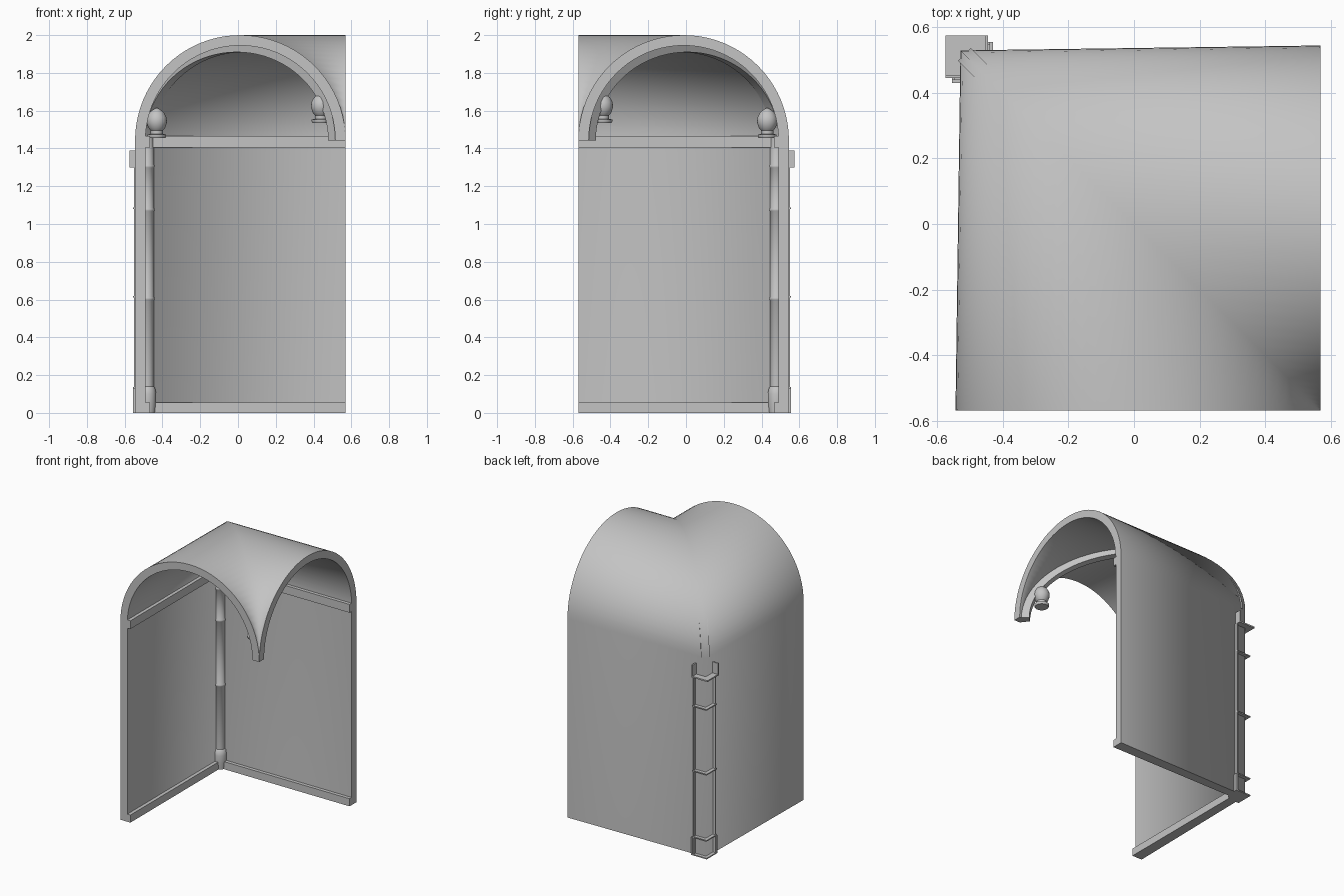
import bpy, bmesh, math
from mathutils import Vector

cube = bpy.data.objects.get("Cube")
if cube:
    bpy.data.objects.remove(cube)

stone = bpy.data.materials.new("grey_stone")
stone.use_nodes = True
GREY = (0.55, 0.55, 0.55, 1)
stone.diffuse_color = GREY
stone.node_tree.nodes["Principled BSDF"].inputs["Base Color"].default_value = GREY

CX, SPRING = 0.0125, 1.4425      # arch centre and springing height
R_OUT, R_IN = 0.5575, 0.5025     # vault shell radii
END = 0.57                       # open ends of the passage


def finish(bm, name, smooth_angle=None):
    bmesh.ops.remove_doubles(bm, verts=bm.verts, dist=0.0001)
    bmesh.ops.recalc_face_normals(bm, faces=bm.faces)
    mesh = bpy.data.meshes.new(name)
    bm.to_mesh(mesh)
    bm.free()
    mesh.materials.append(stone)
    obj = bpy.data.objects.new(name, mesh)
    bpy.context.collection.objects.link(obj)
    if smooth_angle:
        bpy.ops.object.select_all(action='DESELECT')
        obj.select_set(True)
        bpy.context.view_layer.objects.active = obj
        bpy.ops.object.shade_smooth_by_angle(angle=math.radians(smooth_angle))
    return obj


def add_box(bm, x, y, z):
    """Box from ranges, plus its reflection across the passage diagonal."""
    for flip in (False, True):
        ring = []
        for h in z:
            pts = [(x[0], y[0]), (x[1], y[0]), (x[1], y[1]), (x[0], y[1])]
            ring.append([bm.verts.new((-b, -a, h) if flip else (a, b, h)) for a, b in pts])
        low, high = ring
        bm.faces.new(low)
        bm.faces.new(high)
        for i in range(4):
            j = (i + 1) % 4
            bm.faces.new((low[i], low[j], high[j], high[i]))


def arch(rx, rz, steps):
    return [(CX - rx * math.cos(math.pi * i / steps),
             SPRING + rz * math.sin(math.pi * i / steps)) for i in range(steps + 1)]


def lathe(name, centre, profile, sides=24):
    bm = bmesh.new()
    rings = []
    for r, z in profile:
        rings.append([bm.verts.new((centre[0] + r * math.cos(math.tau * i / sides),
                                    centre[1] + r * math.sin(math.tau * i / sides), z))
                      for i in range(sides)])
    for a, b in zip(rings, rings[1:]):
        for i in range(sides):
            j = (i + 1) % sides
            bm.faces.new((a[i], a[j], b[j], b[i]))
    bm.faces.new(rings[0])
    bm.faces.new(rings[-1])
    return finish(bm, name, 40)


# Vaulted shell: wall and arch profile swept round a mitred corner
def build_shell():
    bm = bmesh.new()
    outer = arch(R_OUT, R_OUT, 40)
    inner = arch(R_IN, R_IN, 40)
    outer.insert(0, (outer[0][0], 0))
    inner.insert(0, (inner[0][0], 0))
    n = len(outer)
    loop = outer + inner[::-1]
    total = len(loop)
    front, mitre, side = [], [], []
    for i, (x, z) in enumerate(loop):
        # the outside of the walls draws in slightly towards the corner
        m = x + (0.015 * min(1, max(0, -x / 0.5)) if i < n else 0)
        front.append(bm.verts.new((x, -END, z)))
        mitre.append(bm.verts.new((m, -m, z)))
        side.append(bm.verts.new((END, -x, z)))
    for a, b in ((front, mitre), (mitre, side)):
        for i in range(total):
            j = (i + 1) % total
            face = bm.faces.new((a[i], a[j], b[j], b[i]))
            face.smooth = i not in (n - 1, total - 1)
    for s in (front, side):
        for i in range(n - 1):
            bm.faces.new((s[i], s[i + 1], s[total - 2 - i], s[total - 1 - i]))
    bmesh.ops.remove_doubles(bm, verts=bm.verts, dist=0.0001)
    # crisp rims around the soft curved surfaces
    for e in bm.edges:
        e.smooth = all(f.smooth for f in e.link_faces)
    finish(bm, "vault_shell")


build_shell()

# Skirting and cornice along both walls
for name, z in (("skirting", (0, 0.055)), ("cornice", (1.405, 1.465))):
    bm = bmesh.new()
    add_box(bm, (-0.51, -0.465), (-END, 0.465), z)
    finish(bm, name)

# Diagonal rib under the vault
bm = bmesh.new()
low, high = arch(0.485, 0.4675, 40), arch(0.53, 0.52, 40)
across = Vector((1, 1, 0)).normalized() * 0.028
rows = []
for (xl, zl), (xh, zh) in zip(low, high):
    a, b = Vector((xl, -xl, zl)), Vector((xh, -xh, zh))
    rows.append([bm.verts.new(p) for p in (a - across, a + across, b + across, b - across)])
for a, b in zip(rows, rows[1:]):
    for i in range(4):
        j = (i + 1) % 4
        bm.faces.new((a[i], a[j], b[j], b[i]))
bm.faces.new(rows[0])
bm.faces.new(rows[-1])
finish(bm, "diagonal_rib", 40)

# Corner column with a bulbous base and shaft joints
JOINTS = (0.61, 1.08, 1.31)
shaft = [(0.042, 0), (0.047, 0.05), (0.047, 0.1), (0.04, 0.135), (0.034, 0.14)]
for z in JOINTS:
    shaft += [(0.034, z - 0.015), (0.038, z - 0.01), (0.038, z), (0.034, z + 0.005)]
shaft.append((0.034, 1.46))
lathe("corner_column", (-0.48, 0.48), shaft)

# Finials at both ends of the rib
for name, x, z0 in (("column_finial", -0.43, 1.455), ("hanging_finial", 0.44, 1.535)):
    profile = [(0.045, 0), (0.05, 0.008), (0.05, 0.018), (0.032, 0.022), (0.032, 0.04),
               (0.045, 0.055), (0.054, 0.085), (0.051, 0.11), (0.038, 0.135),
               (0.02, 0.15), (0.004, 0.16)]
    lathe(name, (x, -x), [(r, z0 + h) for r, h in profile])

# Ledges and rails of the column showing outside the corner
bm = bmesh.new()
for z in (0, 0.13) + JOINTS[:2]:
    add_box(bm, (-0.555, -0.44), (0.505, 0.555), (z, z + 0.008))
add_box(bm, (-0.575, -0.445), (0.505, 0.575), (1.3, 1.31))
finish(bm, "outer_ledges")

bm = bmesh.new()
add_box(bm, (-0.45, -0.44), (0.505, 0.55), (0, 1.3))
add_box(bm, (-0.44, -0.43), (0.505, 0.555), (0, 0.13))
add_box(bm, (-0.455, -0.445), (0.505, 0.575), (1.3, 1.39))
finish(bm, "outer_rails")
